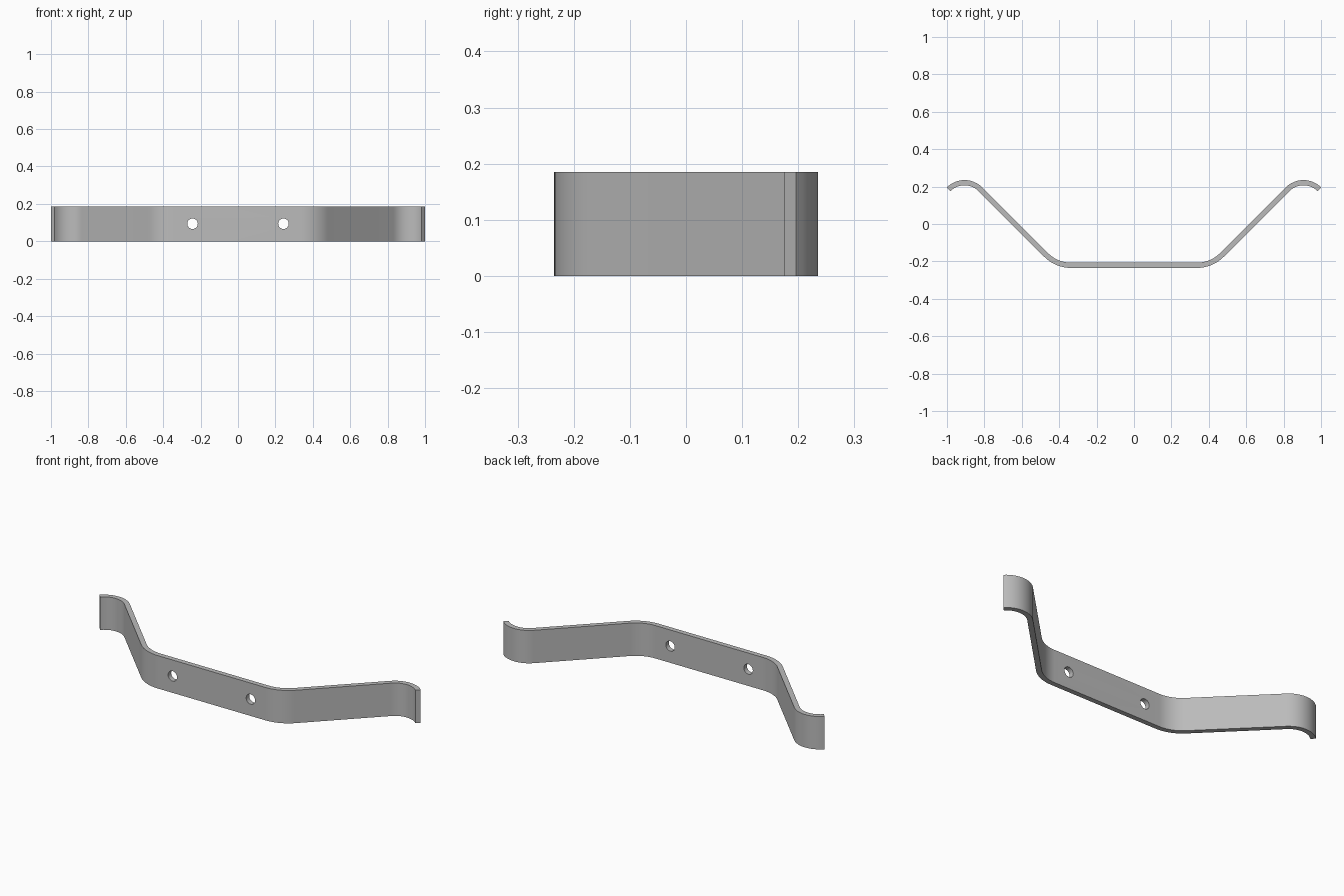
import bpy
import bmesh
from math import sin, cos, radians
from mathutils import Vector

cube = bpy.data.objects.get("Cube")
if cube:
    bpy.data.objects.remove(cube)

THICK, HEIGHT, DEPTH = 0.028, 0.185, 0.47
BEND = radians(45)          # slope of the arms
BEND_R, HOOK_R = 0.19, 0.12  # centreline radii
HOOK_X = 0.906              # crest of the hooked end
HOLE_X, HOLE_Z, HOLE_R = 0.243, 0.094, 0.028
STEPS = 12

steel = bpy.data.materials.new("grey steel")
steel.use_nodes = True
colour = (0.5, 0.5, 0.5, 1)
steel.diffuse_color = colour
steel.node_tree.nodes["Principled BSDF"].inputs["Base Color"].default_value = colour


def arc(cx, cy, radius, start, end, side):
    """Centreline points with their normals; side is +1 for a crest, -1 for a valley."""
    out = []
    for i in range(STEPS + 1):
        a = start + (end - start) * i / STEPS
        n = Vector((sin(a), cos(a)))
        out.append((Vector((cx, cy)) + n * radius * side, n))
    return out


# Centreline of the left half: flat, bend, sloping arm, hooked end
half_y = (DEPTH - THICK) / 2
rise = 2 * half_y - (BEND_R + HOOK_R) * (1 - cos(BEND))
flat_x = HOOK_X - (BEND_R + HOOK_R) * sin(BEND) - rise / sin(BEND) * cos(BEND)
half = arc(flat_x, BEND_R - half_y, BEND_R, 0, -BEND, -1)
half += arc(HOOK_X, half_y - HOOK_R, HOOK_R, -BEND, BEND, 1)
mirrored = [(Vector((-p.x, p.y)), Vector((-n.x, n.y))) for p, n in reversed(half)]
path = mirrored + half

# Strip: offset the centreline to both sides, then extrude upward
bm = bmesh.new()
rows = []
for p, n in path:
    rows.append([bm.verts.new((*(p + n * THICK / 2 * s), 0)) for s in (-1, 1)])
for a, b in zip(rows, rows[1:]):
    bm.faces.new((a[0], b[0], b[1], a[1]))
top = bmesh.ops.extrude_face_region(bm, geom=bm.faces[:])["geom"]
bmesh.ops.translate(bm, vec=(0, 0, HEIGHT),
                    verts=[v for v in top if isinstance(v, bmesh.types.BMVert)])
bmesh.ops.recalc_face_normals(bm, faces=bm.faces[:])
mesh = bpy.data.meshes.new("bent_strip")
bm.to_mesh(mesh)
bm.free()
strip = bpy.data.objects.new("bent_strip", mesh)
bpy.context.collection.objects.link(strip)
mesh.materials.append(steel)
bpy.context.view_layer.objects.active = strip

# Two screw holes through the flat middle
for side in (-1, 1):
    bpy.ops.mesh.primitive_cylinder_add(
        vertices=32, radius=HOLE_R, depth=0.2,
        location=(side * HOLE_X, -half_y, HOLE_Z), rotation=(radians(90), 0, 0))
    cutter = bpy.context.object
    cutter.name = "hole_cutter"
    cutter.hide_render = True
    cutter.data.materials.append(steel)
    cut = strip.modifiers.new("screw_hole", "BOOLEAN")
    cut.operation, cut.solver, cut.object = "DIFFERENCE", "EXACT", cutter
    bpy.context.view_layer.objects.active = strip
    bpy.ops.object.modifier_apply(modifier=cut.name)
    bpy.data.objects.remove(cutter)

# Smooth bends with crisp edges
bpy.ops.object.select_all(action="DESELECT")
strip.select_set(True)
bpy.ops.object.shade_smooth_by_angle(angle=radians(30))
